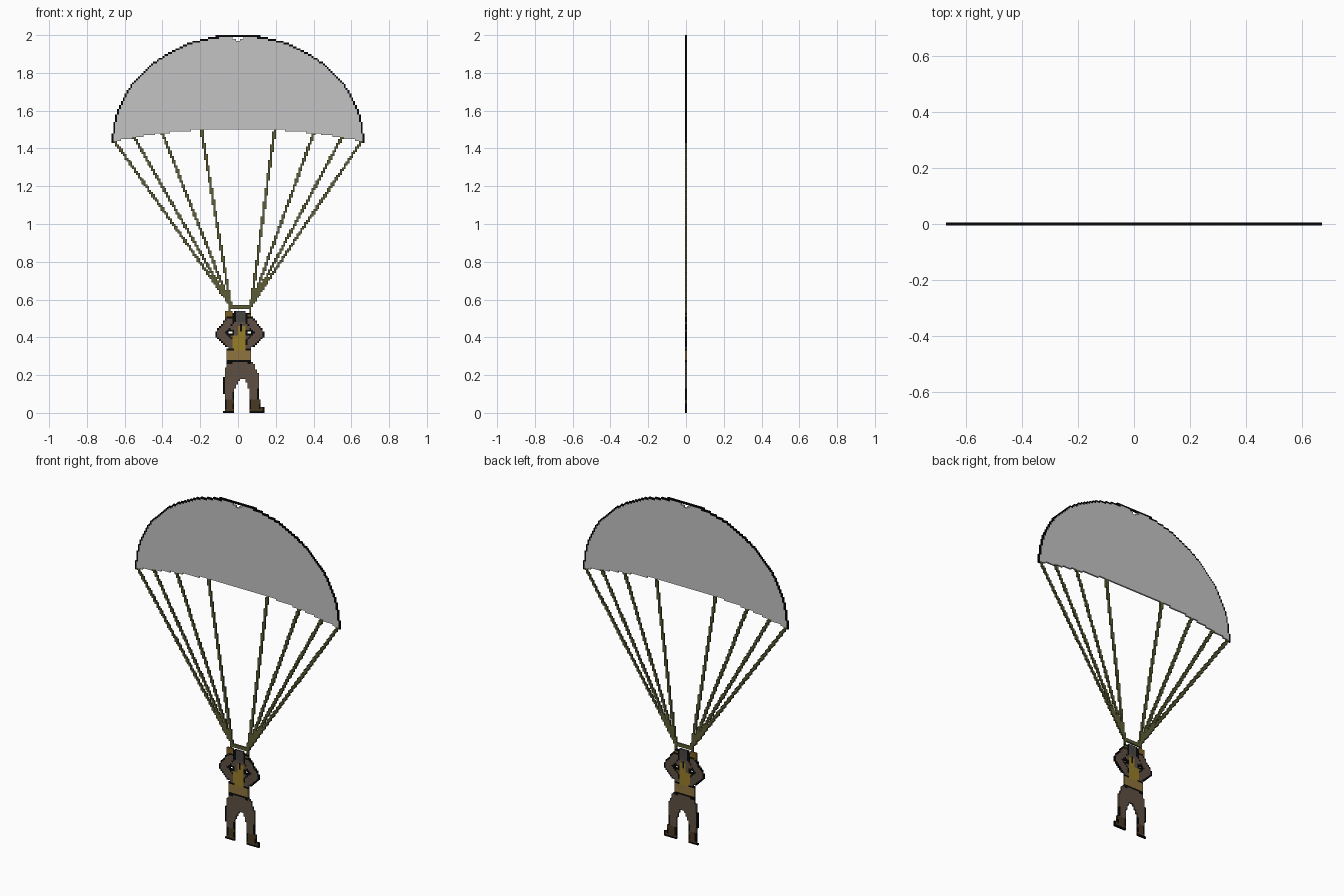
import bpy, bmesh, math
from mathutils import Vector

if "Cube" in bpy.data.objects:
    bpy.data.objects.remove(bpy.data.objects["Cube"])

P = 0.01          # size of one square of the mosaic
T = 0.005         # half thickness of the flat figure
cells = {}        # (column, row) -> part name


def lin(c):
    return tuple(((v / 255 + 0.055) / 1.055) ** 2.4 if v > 10 else v / 255 / 12.92 for v in c) + (1,)


# part name -> (material name, sRGB colour)
PARTS = {
    "canopy": ("pale grey", (196, 196, 196)),
    "canopy_edge": ("black", (8, 8, 8)),
    "cords": ("olive", (92, 92, 54)),
    "outline": ("black", (8, 8, 8)),
    "uniform": ("drab brown", (94, 80, 68)),
    "vest": ("mustard", (152, 126, 40)),
    "belt": ("tan", (142, 116, 62)),
    "helmet": ("dark grey", (72, 70, 68)),
    "boots": ("dark brown", (74, 56, 34)),
    "hands": ("ochre", (124, 94, 36)),
}


def paint(part, test, x0, x1, z0, z1):
    """Fill every square whose centre passes the test (part None erases)."""
    for i in range(round(x0 / P), round(x1 / P)):
        for j in range(round(z0 / P), round(z1 / P)):
            if test((i + .5) * P, (j + .5) * P):
                if part:
                    cells[i, j] = part
                else:
                    cells.pop((i, j), None)


def rect(part, x0, x1, z0, z1):
    paint(part, lambda x, z: True, x0, x1, z0, z1)


def line(part, a, b, r):
    a, b = Vector(a), Vector(b)
    d = b - a

    def near(x, z):
        p = Vector((x, z))
        t = min(1, max(0, (p - a).dot(d) / d.length_squared))
        return (p - a - d * t).length <= r
    paint(part, near, min(a.x, b.x) - r - P, max(a.x, b.x) + r + P,
          max(0, min(a.y, b.y) - r - P), max(a.y, b.y) + r + P)


def poly(part, pts):
    def inside(x, z):
        hit = False
        for (ax, az), (bx, bz) in zip(pts, pts[1:] + pts[:1]):
            if (az > z) != (bz > z) and x < ax + (z - az) * (bx - ax) / (bz - az):
                hit = not hit
        return hit
    paint(part, inside, -0.2, 0.2, 0, 0.7)


# suspension cords, four each side, gathering at the harness
for top_x, top_z in ((.655, 1.44), (.55, 1.46), (.40, 1.48), (.195, 1.51)):
    line("cords", (-top_x, top_z), (-.04, .57), .0075)
    line("cords", (top_x, top_z), (.07, .57), .0075)


# canopy: half ellipse with a slightly arched hem
def in_canopy(x, z):
    hem = 1.505 - .07 * (x / .665) ** 2
    return z > hem and (x / .668) ** 2 + ((z - 1.43) / .572) ** 2 < 1


def on_edge(x, z):
    out = lambda u, w: (u / .668) ** 2 + ((w - 1.43) / .572) ** 2 >= 1
    return in_canopy(x, z) and (out(x - P, z) or out(x + P, z) or out(x, z + P))


paint("canopy", in_canopy, -.67, .67, 1.4, 2)
paint("canopy_edge", on_edge, -.67, .67, 1.4, 2)
rect("canopy_edge", -.12, .12, 1.99, 2.0)
rect(None, -.03, .03, 1.98, 1.99)      # small vent at the crown
rect(None, -.01, .01, 1.97, 1.98)

# harness bar and risers
rect("cords", -.05, .07, .55, .57)
rect("cords", -.05, -.04, .50, .60)
rect("cords", .06, .07, .50, .60)

# head, with dark shadowed face and helmet
rect("outline", -.07, .07, .48, .53)
rect("helmet", -.01, .04, .47, .54)
rect("outline", -.02, -.01, .46, .54)
rect("hands", -.07, -.03, .50, .54)
rect("hands", .05, .07, .50, .52)

# torso and raised bent arms
poly("uniform", [(-.05, .33), (.07, .33), (.07, .48), (-.05, .48)])
for side in (-1, 1):
    cx = .01
    shoulder, elbow, hand = [(cx + side * a, b) for a, b in ((.055, .37), (.105, .42), (.055, .485))]
    line("outline", shoulder, elbow, .025)
    line("outline", elbow, hand, .025)
    line("uniform", shoulder, elbow, .019)
    line("uniform", elbow, hand, .019)
    x = cx + side * .05
    rect("outline", x - .02, x + .02, .41, .44)
    rect(None, x - .01, x + .01, .42, .43)     # gap inside the bent arm
rect("vest", -.03, .04, .34, .41)
rect("vest", 0, .04, .41, .46)
rect("outline", .01, .02, .43, .47)

# trousers and legs
poly("uniform", [(-.06, .27), (.08, .27), (.11, .20), (.115, .06), (.065, .06),
                 (.06, .12), (.035, .18), (.01, .18), (-.02, .12), (-.02, .06),
                 (-.065, .06), (-.075, .18)])
rect("outline", -.08, -.07, .10, .19)
rect("outline", .10, .11, .07, .13)
rect("outline", -.03, -.02, .07, .11)

# belt between dark seams
rect("outline", -.06, .07, .26, .34)
rect("uniform", -.03, .05, .26, .27)
rect("belt", -.06, .07, .28, .33)
rect("vest", -.02, .04, .33, .34)

# boots with black soles and heels
for x0, x1 in ((-.07, -.02), (.06, .12)):
    rect("boots", x0, x1, .01, .07)
    rect("outline", x0, x0 + .01, .02, .07)
    rect("outline", x1 - .01, x1, .02, .05)
rect("boots", .12, .13, .01, .03)
rect("outline", .13, .14, 0, .03)
rect("outline", -.08, -.02, 0, .01)
rect("outline", .06, .14, 0, .01)

# turn each part's squares into a thin slab, walls only on the silhouette
materials = {}
for part, (mat_name, rgb) in PARTS.items():
    if mat_name not in materials:
        materials[mat_name] = bpy.data.materials.new(mat_name)
        materials[mat_name].diffuse_color = lin(rgb)
    bm = bmesh.new()
    verts = {}

    def v(i, j, y):
        if (i, j, y) not in verts:
            verts[i, j, y] = bm.verts.new((i * P, y, j * P))
        return verts[i, j, y]

    for (i, j), name in cells.items():
        if name != part:
            continue
        ring = [(i, j), (i + 1, j), (i + 1, j + 1), (i, j + 1)]
        bm.faces.new([v(*c, -T) for c in ring])
        bm.faces.new([v(*c, T) for c in reversed(ring)])
        for k, (di, dj) in enumerate(((0, -1), (1, 0), (0, 1), (-1, 0))):
            if (i + di, j + dj) not in cells:
                a, b = ring[k], ring[(k + 1) % 4]
                bm.faces.new([v(*b, -T), v(*a, -T), v(*a, T), v(*b, T)])
    mesh = bpy.data.meshes.new(part)
    bm.to_mesh(mesh)
    bm.free()
    mesh.materials.append(materials[mat_name])
    bpy.context.collection.objects.link(bpy.data.objects.new(part, mesh))

for m in bpy.data.materials:
    if m.users and not m.is_grease_pencil:
        m.use_nodes = True
        m.node_tree.nodes["Principled BSDF"].inputs["Base Color"].default_value = m.diffuse_color
